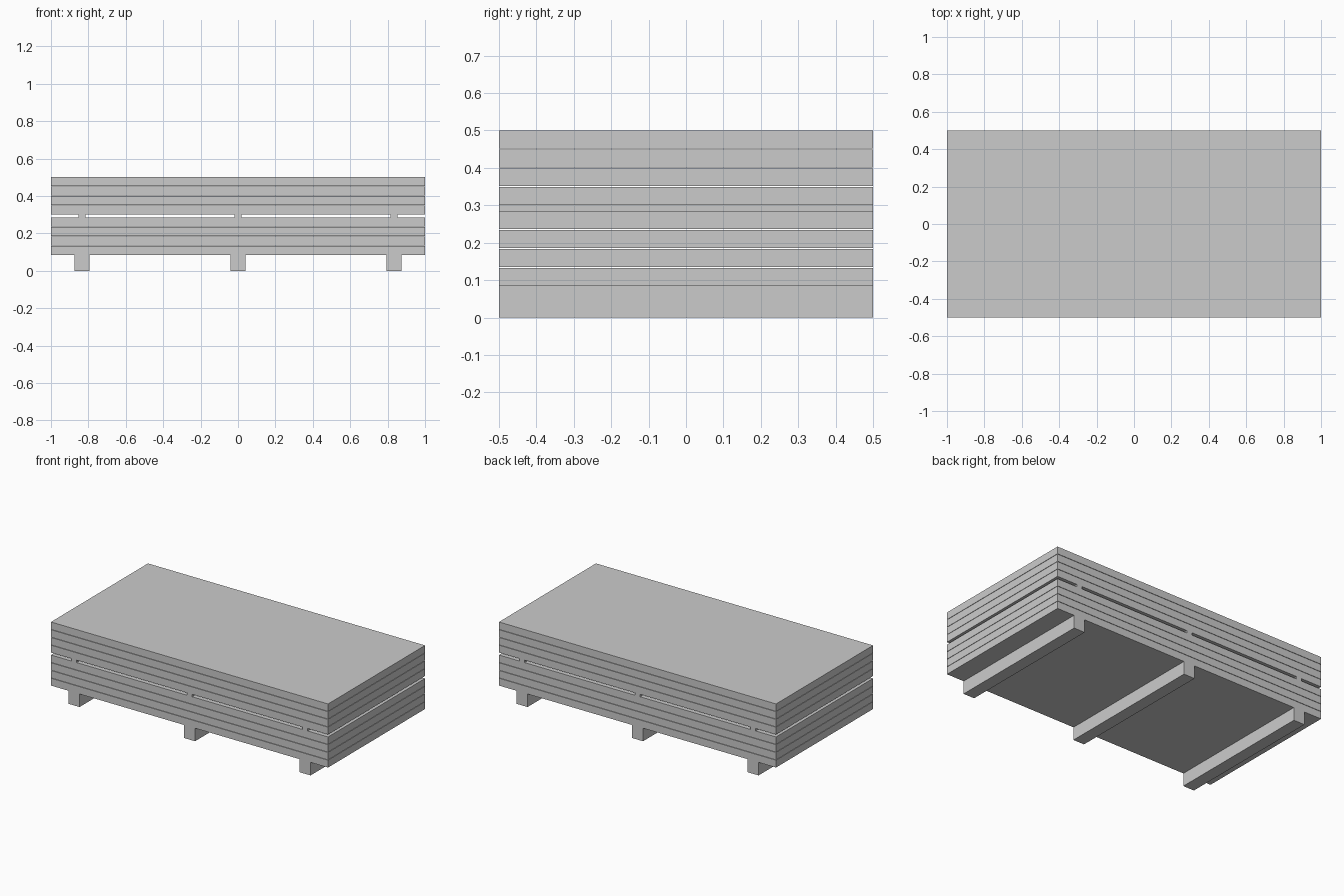
import bpy

if "Cube" in bpy.data.objects:
    bpy.data.objects.remove(bpy.data.objects["Cube"])

def box(name, x, z0, sx, sz, sy=1.0):
    bpy.ops.mesh.primitive_cube_add(size=1, location=(x, 0, z0 + sz / 2))
    ob = bpy.context.object
    ob.name = name
    ob.scale = (sx, sy, sz)
    bpy.ops.object.transform_apply(location=False, rotation=False, scale=True)
    return ob

SHEET, PITCH = 0.048, 0.0505
LOWER_Z, UPPER_Z = 0.085, 0.3005
lower_top = LOWER_Z + 3 * PITCH + SHEET

# Two stacks of four sheets, separated by hairline gaps
for stack, z in (("lower", LOWER_Z), ("upper", UPPER_Z)):
    for i in range(4):
        box(f"{stack}_sheet_{i + 1}", 0, z + i * PITCH, 2.0, SHEET)

# Ground bearers and the thin spacers between the stacks
for side, x in (("left", -0.834), ("middle", 0), ("right", 0.834)):
    box(f"{side}_bearer", x, 0, 0.08, LOWER_Z)
    box(f"{side}_spacer", x, lower_top, 0.038, UPPER_Z - lower_top)
